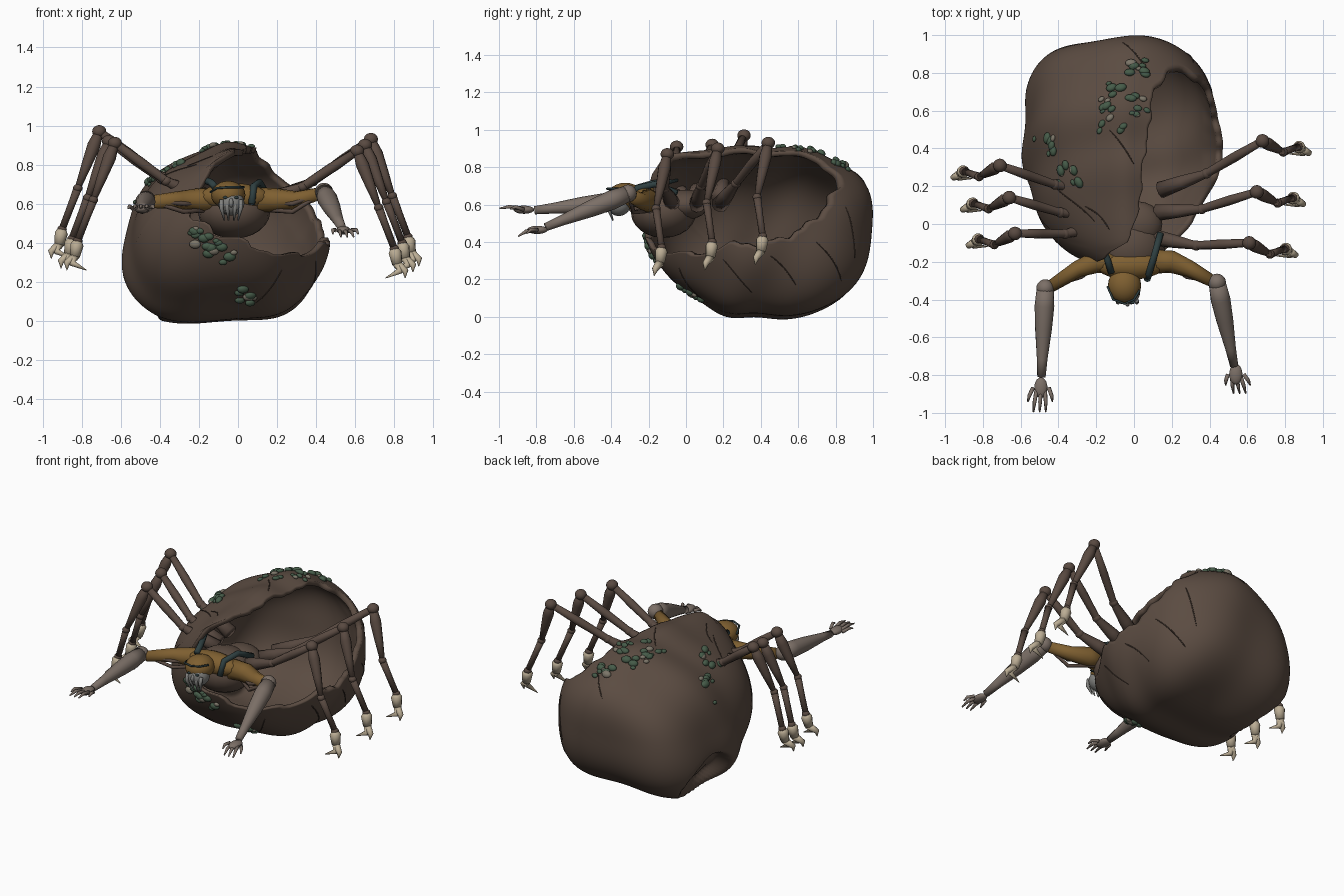
import bpy, bmesh, math, random
from mathutils import Vector, Matrix

random.seed(4)
if "Cube" in bpy.data.objects:
    bpy.data.objects.remove(bpy.data.objects["Cube"])


def material(name, rgb):
    m = bpy.data.materials.new(name)
    m.use_nodes = True
    m.diffuse_color = (*rgb, 1)
    bsdf = m.node_tree.nodes["Principled BSDF"]
    bsdf.inputs["Base Color"].default_value = (*rgb, 1)
    bsdf.inputs["Roughness"].default_value = 0.9
    return m


BROWN = material("shell brown", (.105, .072, .054))
LEG = material("leg brown", (.1, .068, .053))
OCHRE = material("ochre cloth", (.21, .115, .03))
SKIN = material("grey skin", (.2, .16, .135))
GREEN = material("moss green", (.06, .105, .066))
STONE = material("pale stone", (.2, .18, .14))
BONE = material("claw bone", (.5, .42, .3))
TEAL = material("dark teal", (.028, .05, .052))
FACE = material("face grey", (.22, .22, .21))
CRACK = material("crack dark", (.06, .04, .03))


def finish(bm, name, mat):
    bmesh.ops.recalc_face_normals(bm, faces=bm.faces)
    me = bpy.data.meshes.new(name)
    bm.to_mesh(me)
    bm.free()
    me.materials.append(mat)
    me.polygons.foreach_set("use_smooth", [True] * len(me.polygons))
    ob = bpy.data.objects.new(name, me)
    bpy.context.collection.objects.link(ob)


def ball(bm, loc, size, turn=None):
    mat = Matrix.Translation(loc) @ (turn or Matrix.Identity(4)) @ Matrix.Diagonal((*size, 1))
    bmesh.ops.create_uvsphere(bm, u_segments=20, v_segments=12, radius=1, matrix=mat)


def tube(bm, pts, radii, sides=10):
    pts = [Vector(p) for p in pts]
    rings, side = [], None
    for i, p in enumerate(pts):
        d = (pts[min(i + 1, len(pts) - 1)] - pts[max(i - 1, 0)]).normalized()
        side = (side - d * side.dot(d)).normalized() if side else d.orthogonal().normalized()
        other = d.cross(side)
        rings.append([bm.verts.new(p + radii[i] * (side * math.cos(a) + other * math.sin(a)))
                      for a in (2 * math.pi * k / sides for k in range(sides))])
    for r, s in zip(rings, rings[1:]):
        for k in range(sides):
            n = (k + 1) % sides
            bm.faces.new((r[k], r[n], s[n], s[k]))
    bm.faces.new(rings[0])
    bm.faces.new(rings[-1])


def blend(t):
    t = min(1, max(0, t))
    return t * t * (3 - 2 * t)


# Hollow shell: a lumpy egg with a wide opening up left and a fold low right
CENTRE = Vector((-.07, .38, .45))
AXIS = Vector((.86, 0, .51)).normalized()
E1 = Vector((0, 1, 0))
E2 = AXIS.cross(E1)
FOLD = Vector((-.42, .16, -.36)).normalized()


def shell_point(d, scale=1):
    d = d.normalized()
    b = .61 if d.y > 0 else .655
    p = 2.1 + .55 * blend(d.y + .5)
    a = .53 if d.x > 0 else .5
    r = (abs(d.x / a) ** p + abs(d.y / b) ** p + abs(d.z / .455) ** p) ** (-1 / p)
    r *= 1 + .02 * math.sin(7 * d.x + 3 * d.z) + .018 * math.sin(9 * d.y - 4 * d.z + 1)
    r *= 1 - .17 * blend((.42 - d.angle(FOLD)) / .13)
    q = d * r * scale
    q.x += .28 * q.z * blend(.5 - d.x)
    front = 1.6 * max(0, -q.y - .07) ** 2
    q.z += .34 * front
    q.x *= 1 - .5 * front
    return CENTRE + q


RIM = [(-.05, -.02, .76), (0, .1, .84), (.01, .25, .87), (.06, .45, .88), (.1, .7, .84),
       (.19, .82, .76), (.3, .75, .63), (.38, .64, .5), (.42, .45, .41), (.42, .25, .4),
       (.33, .02, .3), (.2, -.1, .25), (.1, -.17, .27), (-.12, -.2, .3),
       (-.25, -.14, .41), (-.2, -.08, .64)]
rim = []
for p in RIM:
    d = (Vector(p) - CENTRE).normalized()
    rim.append((math.atan2(d.dot(E2), d.dot(E1)), AXIS.angle(d)))
rim.sort()
rim = [(rim[-1][0] - math.tau, rim[-1][1])] + rim + [(rim[0][0] + math.tau, rim[0][1])]


def rim_angle(phi):
    for (a, s), (b, t) in zip(rim, rim[1:]):
        if a <= phi <= b:
            return (s + (t - s) * blend((phi - a) / (b - a))
                    + .018 * math.sin(11 * phi) + .012 * math.sin(23 * phi))


N, M = 128, 60
bm = bmesh.new()
rows = [[] for _ in range(2 * M + 2)]
for k in range(N):
    phi = -math.pi + math.tau * k / N
    top = rim_angle(phi)
    for j in range(2 * M + 2):
        inner = j > M
        f = (2 * M + 1 - j if inner else j) / M
        th = top + (math.pi - top) * f
        d = AXIS * math.cos(th) + (E1 * math.cos(phi) + E2 * math.sin(phi)) * math.sin(th)
        rows[j].append(bm.verts.new(shell_point(d, .9 + .04 * max(0, 1 - f * 8) if inner else 1)))
for j in range(len(rows)):
    if j == M:
        continue
    r, s = rows[j], rows[(j + 1) % len(rows)]
    for k in range(N):
        n = (k + 1) % N
        bm.faces.new((r[k], r[n], s[n], s[k]))
bmesh.ops.remove_doubles(bm, verts=bm.verts, dist=.0002)
finish(bm, "hollow_shell", BROWN)


def line(a, b, n=10):
    a, b = Vector(a) - CENTRE, Vector(b) - CENTRE
    return [shell_point(a.lerp(b, i / n) + Vector((0, 0, .02 * math.sin(3 * i / n)))) for i in range(n + 1)]


# Cracks along the shell surface
bm = bmesh.new()
for a, b in [((.35, .9, .6), (.3, .95, .3)), ((.42, .7, .4), (.35, .9, .15)),
             ((.43, .45, .33), (.4, .6, .15)), ((.4, .2, .3), (.35, .35, .12)),
             ((.25, -.03, .2), (.1, .1, .08)), ((-.25, .5, .9), (-.06, .32, .88)),
             ((-.35, .1, .76), (-.2, .02, .74)), ((-.48, .2, .7), (-.28, .05, .72)),
             ((-.1, .95, .7), (.08, .82, .83))]:
    tube(bm, line(a, b), [.001] + [.0035] * 9 + [.001], 6)
finish(bm, "shell_cracks", CRACK)

# Moss clumps and small stones scattered in clusters
moss, stones = bmesh.new(), bmesh.new()
for c, spread, count in [((-.02, .84, .8), .07, 10), ((-.03, .62, .88), .07, 9),
                         ((-.22, .69, .88), .07, 9), ((-.22, .52, .88), .07, 7),
                         ((-.45, .27, .75), .06, 8), ((-.52, .44, .66), .07, 7),
                         ((-.2, -.19, .29), .04, 10), ((-.12, -.18, .25), .05, 9),
                         ((-.02, -.16, .2), .04, 5), ((.06, 0, .08), .06, 8)]:
    for i in range(count):
        off = Vector([random.uniform(-spread, spread) for _ in range(3)])
        d = Vector(c) + off - CENTRE
        turn = d.to_track_quat('Z', 'Y').to_matrix().to_4x4()
        s = random.uniform(.015, .032)
        ball(stones if i % 4 == 3 else moss, shell_point(d, 1.01), (s, s * .75, s * .6), turn)
finish(moss, "moss_clumps", GREEN)
finish(stones, "shell_stones", STONE)

# Body, collar and head
bm = bmesh.new()
ball(bm, (-.02, -.12, .56), (.185, .175, .138))
ball(bm, (.02, 0, .6), (.13, .12, .08))
finish(bm, "body", BROWN)
bm = bmesh.new()
ball(bm, (-.02, -.22, .635), (.18, .075, .07))
ball(bm, (-.05, -.325, .645), (.088, .095, .072))
finish(bm, "hood", OCHRE)
bm = bmesh.new()
ball(bm, (-.035, -.36, .605), (.068, .066, .066))
for x in (-.085, -.055, -.015, .015):
    tube(bm, [(x, -.405, .62), (x, -.415, .58), (x * .7 - .01, -.39, .515)], [.011, .011, .004])
ball(bm, (-.035, -.42, .605), (.012, .018, .024))
finish(bm, "face", FACE)
bm = bmesh.new()
for x in (-.065, -.008):
    ball(bm, (x, -.415, .632), (.012, .009, .007))
tube(bm, [(-.14, -.33, .66), (-.11, -.4, .68), (-.05, -.422, .685), (0, -.4, .685), (.03, -.35, .685)],
     [.006] * 5, 8)
finish(bm, "headband_and_eyes", TEAL)
bm = bmesh.new()
for pts in ([(.07, -.29, .6), (.08, -.26, .69), (.11, -.16, .71), (.14, -.05, .66)],
            [(-.12, -.26, .69), (-.14, -.19, .71), (-.17, -.12, .72), (-.2, -.05, .74)]):
    tube(bm, pts, [.018] * len(pts))
finish(bm, "straps", TEAL)

# Arms: sleeve, forearm and five-fingered hand
for name, s, elbow, wrist, tip in [("left", 1, (.44, -.31, .66), (.53, -.75, .48), (.56, -.9, .43)),
                                   ("right", -1, (-.47, -.34, .62), (-.49, -.81, .57), (-.5, -1, .58))]:
    elbow, wrist, tip = Vector(elbow), Vector(wrist), Vector(tip)
    bm = bmesh.new()
    tube(bm, [(s * .1, -.2, .62), (s * .2, -.2, .62), (s * .3, -.24, .62), elbow - Vector((s * .03, -.01, .01))],
         [.065, .06, .045, .033])
    finish(bm, name + "_sleeve", OCHRE)
    bm = bmesh.new()
    for z in (-.03, .01):
        tube(bm, [(s * .12, -.17, .6 + z), (s * .28, -.28, .59 + z), elbow], [.012, .012, .01], 6)
    finish(bm, name + "_arm_tendons", LEG)
    bm = bmesh.new()
    ball(bm, elbow, (.047, .047, .047))
    tube(bm, [elbow.lerp(wrist, t) for t in (0, .2, .45, .8, 1)], [.045, .052, .045, .028, .022], 16)
    palm = wrist.lerp(tip, .3)
    ball(bm, palm, (.035, .055, .022))
    reach = tip - palm
    for i in range(5):
        side = Vector((.026 * (i - 2), 0, 0))
        end = palm + reach * (.55 if i in (0, 4) else .97) + side * 1.25
        tube(bm, [palm + side * .8, (palm + side).lerp(end, .6) + Vector((0, 0, .012)), end], [.011, .01, .004], 8)
    finish(bm, name + "_forearm", SKIN)

# Six jointed walking legs with hooked claws
for name, s, base, knee in [("left_front", 1, (.1, -.07, .6), (.61, -.1, .87)),
                            ("left_middle", 1, (.12, .06, .6), (.65, .17, .9)),
                            ("left_rear", 1, (.14, .18, .6), (.68, .44, .93)),
                            ("right_front", -1, (-.15, 0, .62), (-.63, -.05, .91)),
                            ("right_middle", -1, (-.17, .05, .63), (-.66, .14, .92)),
                            ("right_rear", -1, (-.18, .18, .64), (-.71, .31, .97))]:
    base, knee = Vector(base), Vector(knee)
    hip = base.lerp(knee, .45) - Vector((0, .03, .035))
    shin = knee + Vector((s * .11, -.06, -.29))
    ankle = knee + Vector((s * .19, -.03, -.5))
    bm = bmesh.new()
    tube(bm, [base, base.lerp(hip, .5), hip, hip.lerp(knee, .5), knee], [.045, .036, .022, .026, .02])
    tube(bm, [knee, knee.lerp(shin, .25), knee.lerp(shin, .6), shin], [.022, .034, .026, .015])
    tube(bm, [shin, shin.lerp(ankle, .4), ankle], [.022, .019, .018])
    for p, r in ((hip, .027), (knee, .036), (shin, .024), (ankle, .024)):
        ball(bm, p, (r, r, r * .9))
    finish(bm, name + "_leg", LEG)
    bm = bmesh.new()
    foot = ankle + Vector((s * .015, -.01, -.08))
    tube(bm, [ankle, ankle.lerp(foot, .25), foot], [.022, .034, .026])
    for dx in (-.06, .04):
        tube(bm, [foot, foot + Vector((s * (.03 + dx * .3), -.025, -.035)),
                  foot + Vector((s * dx, -.03, -.07))], [.024, .017, .002], 8)
    finish(bm, name + "_claw", BONE)
